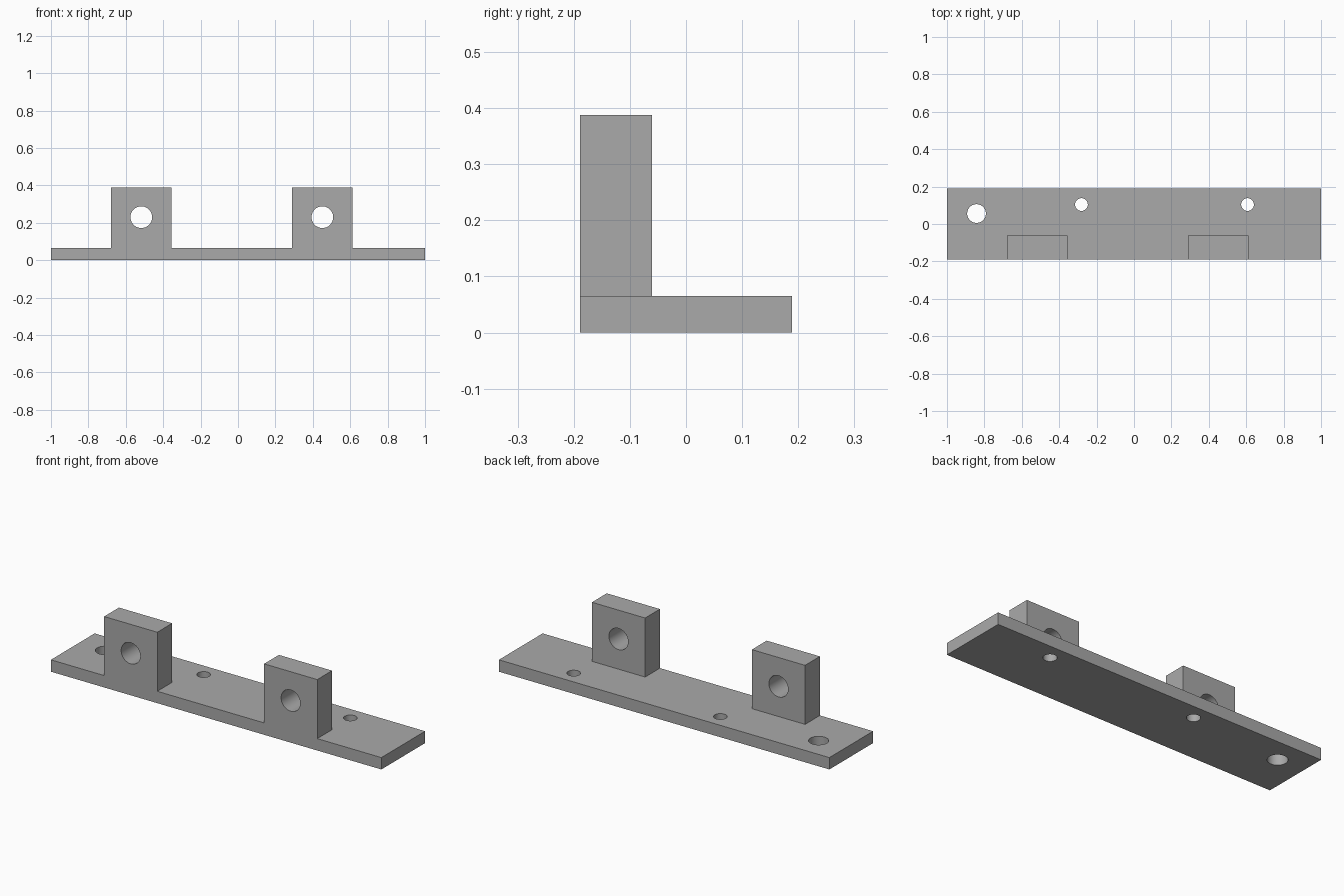
import bpy
import math

if "Cube" in bpy.data.objects:
    bpy.data.objects.remove(bpy.data.objects["Cube"])

Y0, Y1 = -0.189, 0.189      # plate depth
PLATE_T = 0.065             # plate thickness
LUG_BACK, LUG_TOP = -0.061, 0.388
LUG_W = 0.322
LUG_X = (-0.517, 0.451)

grey = bpy.data.materials.new("plain_grey")
grey.diffuse_color = (0.4, 0.4, 0.4, 1)
grey.use_nodes = True
grey.node_tree.nodes["Principled BSDF"].inputs["Base Color"].default_value = grey.diffuse_color


def box(name, x0, x1, y0, y1, z0, z1):
    bpy.ops.mesh.primitive_cube_add(
        size=1, location=((x0 + x1) / 2, (y0 + y1) / 2, (z0 + z1) / 2))
    ob = bpy.context.object
    ob.name = name
    ob.scale = (x1 - x0, y1 - y0, z1 - z0)
    bpy.ops.object.transform_apply(location=True, rotation=False, scale=True)
    ob.data.materials.append(grey)
    return ob


def drill(name, radius, location, rotation=(0, 0, 0)):
    bpy.ops.mesh.primitive_cylinder_add(
        vertices=48, radius=radius, depth=0.5, location=location, rotation=rotation)
    ob = bpy.context.object
    ob.name = name
    ob.data.materials.append(grey)
    return ob


def combine(target, tool, operation):
    mod = target.modifiers.new(operation.lower(), 'BOOLEAN')
    mod.operation, mod.solver, mod.object = operation, 'EXACT', tool
    bpy.context.view_layer.objects.active = target
    bpy.ops.object.modifier_apply(modifier=mod.name)
    bpy.data.objects.remove(tool, do_unlink=True)


# Base plate with two upright lugs flush with its front edge
bracket = box("mounting_bracket", -1, 1, Y0, Y1, 0, PLATE_T)
for x in LUG_X:
    lug = box("lug", x - LUG_W / 2, x + LUG_W / 2, Y0, LUG_BACK, 0, LUG_TOP)
    combine(bracket, lug, 'UNION')

# Cross holes through the lugs
for x in LUG_X:
    combine(bracket, drill("lug_hole", 0.058, (x, -0.125, 0.23), (math.pi / 2, 0, 0)),
            'DIFFERENCE')

# Vertical screw holes through the plate
for x, y, r in ((-0.842, 0.056, 0.05), (-0.281, 0.104, 0.034), (0.607, 0.104, 0.034)):
    combine(bracket, drill("plate_hole", r, (x, y, 0)), 'DIFFERENCE')

# Round hole walls, crisp edges elsewhere
bpy.ops.object.select_all(action='DESELECT')
bracket.select_set(True)
bpy.context.view_layer.objects.active = bracket
bpy.ops.object.shade_smooth_by_angle(angle=math.radians(30))
